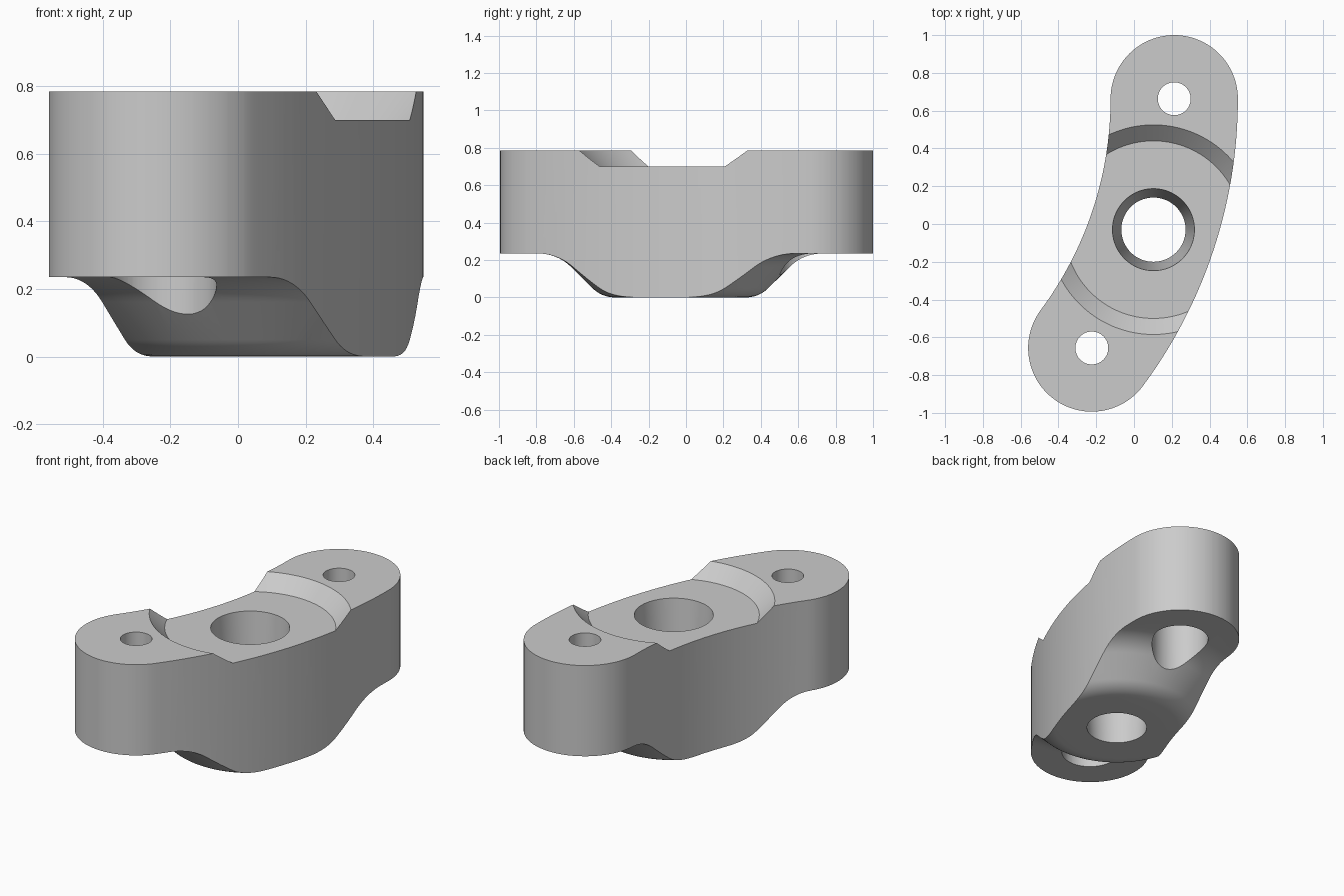
import bpy, bmesh
from math import sin, cos, pi, radians

cube = bpy.data.objects.get("Cube")
if cube:
    bpy.data.objects.remove(cube, do_unlink=True)

TOP = 0.785
HUB = (0.103, -0.03)                 # axis of the main bore
ARC_C = (-2.0, 0.663)                # centre of the bend
ARC_R, HALF_W = 2.213, 0.337
SWEEP = radians(-36.6)

metal = bpy.data.materials.new("plain grey")
metal.use_nodes = True
grey = (0.6, 0.6, 0.6, 1)
metal.diffuse_color = grey
metal.node_tree.nodes["Principled BSDF"].inputs["Base Color"].default_value = grey


def arc(centre, r, a0, a1, n):
    return [(centre[0] + r * cos(a0 + (a1 - a0) * i / n),
             centre[1] + r * sin(a0 + (a1 - a0) * i / n)) for i in range(n + 1)]


def finish(bm, name):
    bmesh.ops.remove_doubles(bm, verts=bm.verts, dist=1e-5)
    bmesh.ops.recalc_face_normals(bm, faces=bm.faces)
    mesh = bpy.data.meshes.new(name)
    bm.to_mesh(mesh)
    bm.free()
    mesh.materials.append(metal)
    ob = bpy.data.objects.new(name, mesh)
    bpy.context.collection.objects.link(ob)
    return ob


def lathe(name, profile, centre, steps=128):
    """Turn a closed (radius, height) profile about a vertical axis."""
    bm = bmesh.new()
    rings = [[bm.verts.new((centre[0] + r * cos(2 * pi * s / steps),
                            centre[1] + r * sin(2 * pi * s / steps), z))
              for r, z in profile] for s in range(steps)]
    n = len(profile)
    for s in range(steps):
        a, b = rings[s], rings[(s + 1) % steps]
        for i in range(n):
            j = (i + 1) % n
            if profile[i][0] == 0 and profile[j][0] == 0:
                continue
            if profile[i][0] == 0:
                bm.faces.new((a[i], a[j], b[j]))
            elif profile[j][0] == 0:
                bm.faces.new((a[i], a[j], b[i]))
            else:
                bm.faces.new((a[i], a[j], b[j], b[i]))
    loose = [v for v in bm.verts if not v.link_faces]
    bmesh.ops.delete(bm, geom=loose, context='VERTS')
    return finish(bm, name)


def combine(ob, tool, operation):
    tool.hide_render = True
    mod = ob.modifiers.new(operation.lower(), 'BOOLEAN')
    mod.operation, mod.object, mod.solver = operation, tool, 'EXACT'
    bpy.context.view_layer.objects.active = ob
    bpy.ops.object.modifier_apply(modifier=mod.name)
    bpy.data.objects.remove(tool, do_unlink=True)


# Curved slot outline with two rounded ends
ends = [(ARC_C[0] + ARC_R * cos(a), ARC_C[1] + ARC_R * sin(a)) for a in (0, SWEEP)]
outline = (arc(ends[0], HALF_W, 0, pi, 48)
           + arc(ARC_C, ARC_R - HALF_W, 0, SWEEP, 32)[1:-1]
           + arc(ends[1], HALF_W, SWEEP + pi, SWEEP + 2 * pi, 48)
           + arc(ARC_C, ARC_R + HALF_W, SWEEP, 0, 32)[1:-1])
bm = bmesh.new()
base = bm.faces.new([bm.verts.new((x, y, -0.2)) for x, y in outline])
top = bmesh.ops.extrude_face_region(bm, geom=[base])
bmesh.ops.translate(bm, vec=(0, 0, 1.4),
                    verts=[g for g in top["geom"] if isinstance(g, bmesh.types.BMVert)])
body = finish(bm, "curved_link_body")

# Turned envelope: tapered bore, blended underside and conical top recess
END_Z = 0.235
under = (arc((0.35, 0.17), 0.17, -pi / 2, -pi / 4, 10)
         + arc((0.76, END_Z - 0.25), 0.25, pi * 3 / 4, pi / 2, 10))
section = ([(0.17, 0)] + under
           + [(1.3, END_Z), (1.3, TOP), (0.555, TOP), (0.47, 0.70), (0.217, 0.70)])
combine(body, lathe("turned_envelope", section, HUB), 'INTERSECT')

# Counterbored bolt hole through each end
bolt = [(0, -0.1), (0.16, -0.1), (0.16, 0.52), (0.087, 0.52), (0.087, 1), (0, 1)]
for centre in ends:
    combine(body, lathe("bolt_hole_cutter", bolt, centre, 64), 'DIFFERENCE')

# Smooth curved walls, crisp machined edges
bpy.ops.object.select_all(action='DESELECT')
body.select_set(True)
bpy.context.view_layer.objects.active = body
bpy.ops.object.shade_smooth_by_angle(angle=radians(25))
